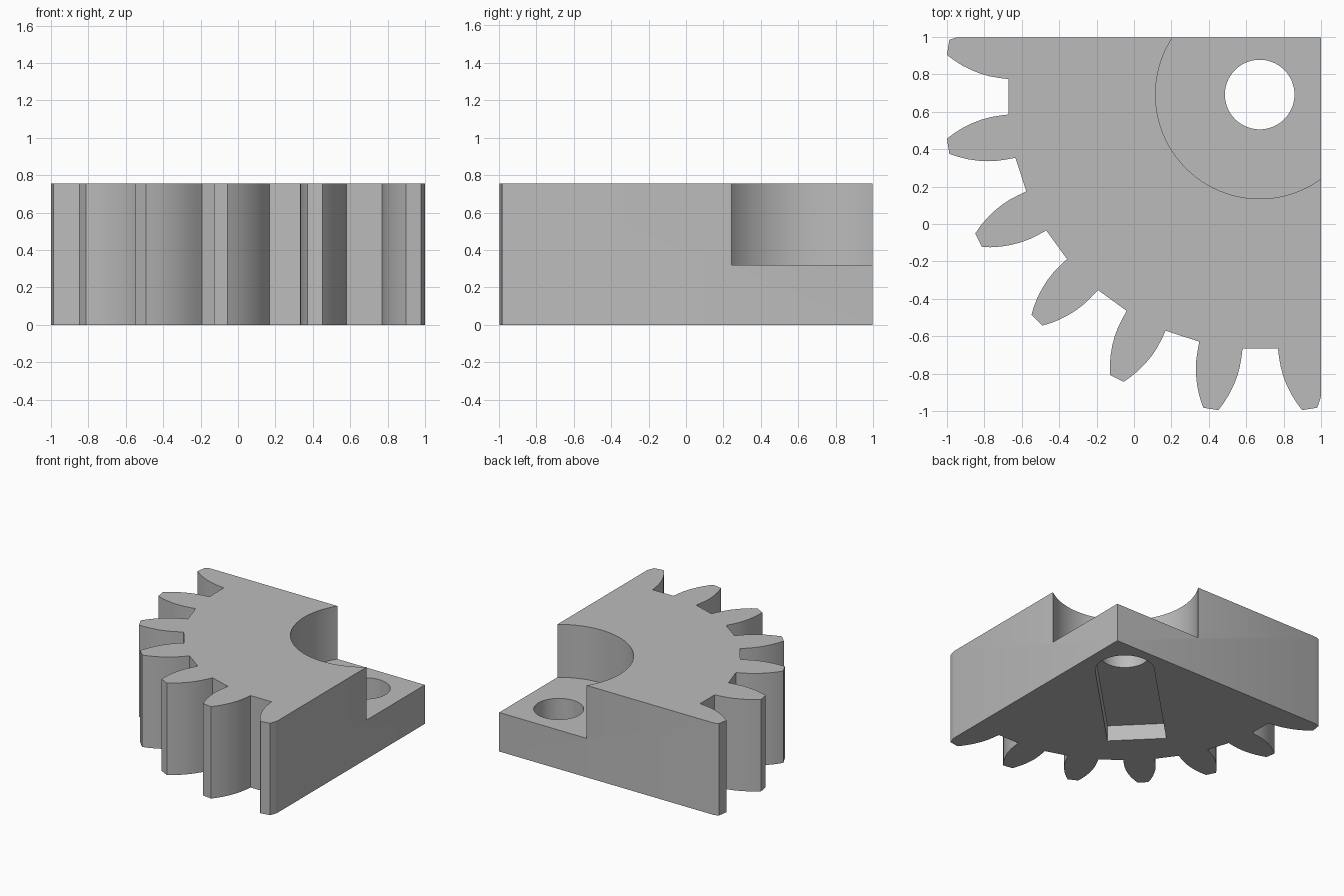
import bpy, bmesh
from math import cos, sin, pi, radians

if "Cube" in bpy.data.objects:
    bpy.data.objects.remove(bpy.data.objects["Cube"], do_unlink=True)

GEAR_C = (0.675, 0.68)      # centre of the gear teeth
BORE_C = (0.672, 0.692)     # centre of hole, recess and slot
HEIGHT, FLOOR, SLOT_DEPTH = 0.755, 0.32, 0.13
TEETH = 20

grey = bpy.data.materials.new("plain grey")
grey.use_nodes = True
grey.diffuse_color = (0.5, 0.5, 0.5, 1)
grey.node_tree.nodes["Principled BSDF"].inputs["Base Color"].default_value = (0.5, 0.5, 0.5, 1)


def prism(name, outline, z0, z1):
    """Extrude a flat counter-clockwise outline from z0 to z1."""
    bm = bmesh.new()
    face = bm.faces.new([bm.verts.new((x, y, z0)) for x, y in outline])
    out = bmesh.ops.extrude_face_region(bm, geom=[face])
    for v in out["geom"]:
        if isinstance(v, bmesh.types.BMVert):
            v.co.z = z1
    bmesh.ops.recalc_face_normals(bm, faces=bm.faces)
    mesh = bpy.data.meshes.new(name)
    bm.to_mesh(mesh)
    bm.free()
    mesh.materials.append(grey)
    obj = bpy.data.objects.new(name, mesh)
    bpy.context.collection.objects.link(obj)
    return obj


def arc(centre, r, start, end, n):
    angles = [start + (end - start) * i / n for i in range(n + 1)]
    return [(centre[0] + r * cos(a), centre[1] + r * sin(a)) for a in angles]


def circle(r):
    return arc(BORE_C, r, 0, 2 * pi, 96)[:-1]


def cut(target, cutter, operation="DIFFERENCE"):
    """Apply a boolean and discard the cutter."""
    mod = target.modifiers.new("cut", "BOOLEAN")
    mod.operation, mod.solver, mod.object = operation, "EXACT", cutter
    bpy.context.view_layer.objects.active = target
    bpy.ops.object.modifier_apply(modifier=mod.name)
    bpy.data.objects.remove(cutter, do_unlink=True)


# Tooth flank: radius and half angle in degrees, root to tip
flank = [(1.349, 4.98), (1.4, 4.86), (1.45, 4.66), (1.5, 4.28), (1.55, 3.72),
         (1.6, 3.03), (1.65, 2.18), (1.69, 1.38)]
tooth = [(r, -a) for r, a in flank] + [(r, a) for r, a in reversed(flank)]
outline = []
for i in range(TEETH):
    mid = 9 + i * 360 / TEETH
    for r, a in tooth:
        t = radians(mid + a)
        outline.append((GEAR_C[0] + r * cos(t), GEAR_C[1] + r * sin(t)))
gear = prism("gear_quarter", outline, 0, HEIGHT)

# Keep the quarter with two flat sides
quarter = [(-2, -2), (1, -2), (1, 0.997), (-2, 0.997)]
cut(gear, prism("quarter_block", quarter, -1, 2), "INTERSECT")

# Round recess from the top, then the through hole
cut(gear, prism("recess_cutter", circle(0.557), FLOOR, 2))
cut(gear, prism("hole_cutter", circle(0.186), -1, 2))

# Diagonal slot underneath, round at the hole and square at the far end
slot = arc(BORE_C, 0.222, radians(-45), radians(135), 40)
reach = 1.05 * cos(pi / 4)
slot += [(slot[-1][0] - reach, slot[-1][1] - reach), (slot[0][0] - reach, slot[0][1] - reach)]
cut(gear, prism("slot_cutter", slot, -1, SLOT_DEPTH))

# Smooth curved walls, sharp edges
bpy.ops.object.select_all(action="DESELECT")
gear.select_set(True)
bpy.context.view_layer.objects.active = gear
bpy.ops.object.shade_smooth_by_angle(angle=radians(20))
